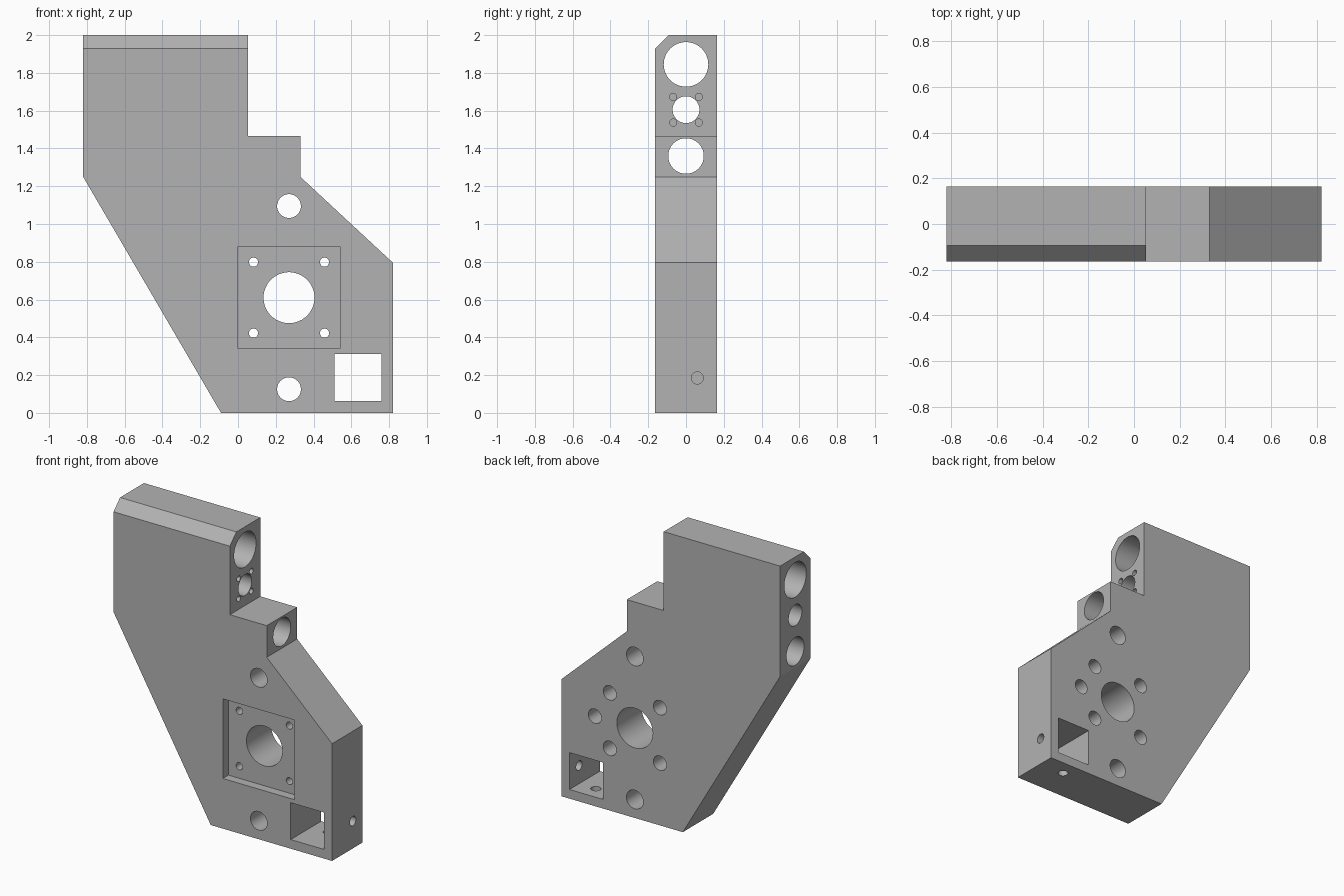
import bpy, bmesh, math
from mathutils import Matrix, Vector

cube = bpy.data.objects.get("Cube")
if cube:
    bpy.data.objects.remove(cube, do_unlink=True)

HALF = 0.163          # half of the plate thickness
RIGHT, LEFT = -0.82, 0.82

grey = bpy.data.materials.new("machined grey")
grey.use_nodes = True
colour = (0.45, 0.45, 0.45, 1)
grey.diffuse_color = colour
grey.node_tree.nodes["Principled BSDF"].inputs["Base Color"].default_value = colour


def make_object(name, bm):
    bmesh.ops.recalc_face_normals(bm, faces=bm.faces)
    mesh = bpy.data.meshes.new(name)
    bm.to_mesh(mesh)
    bm.free()
    mesh.materials.append(grey)
    obj = bpy.data.objects.new(name, mesh)
    bpy.context.collection.objects.link(obj)
    return obj


def prism(name, points, direction):
    """Extrude a closed outline along a direction."""
    bm = bmesh.new()
    face = bm.faces.new([bm.verts.new(p) for p in points])
    out = bmesh.ops.extrude_face_region(bm, geom=[face])
    verts = [v for v in out["geom"] if isinstance(v, bmesh.types.BMVert)]
    bmesh.ops.translate(bm, verts=verts, vec=direction)
    return make_object(name, bm)


cutters = []


def box_cut(x0, x1, z0, z1, y0, y1):
    outline = [(x0, y0, z0), (x1, y0, z0), (x1, y0, z1), (x0, y0, z1)]
    cutters.append(prism("box_cutter", outline, (0, y1 - y0, 0)))


def drill(start, end, radius):
    """Round cutter running from start to end."""
    a, b = Vector(start), Vector(end)
    turn = (b - a).to_track_quat('Z', 'Y').to_matrix().to_4x4()
    bm = bmesh.new()
    bmesh.ops.create_cone(bm, cap_ends=True, segments=48, radius1=radius, radius2=radius,
                          depth=(b - a).length,
                          matrix=Matrix.Translation((a + b) / 2) @ turn)
    cutters.append(make_object("drill_cutter", bm))


def drill_y(x, z, radius, y0=-0.3, y1=0.3):
    drill((x, y0, z), (x, y1, z), radius)


# Plate body
outline = [(-0.09, 0), (LEFT, 0), (LEFT, 0.795), (0.33, 1.25), (0.33, 1.465),
           (0.053, 1.465), (0.053, 2), (RIGHT, 2), (RIGHT, 1.25)]
body = prism("bracket_plate", [(x, -HALF, z) for x, z in outline], (0, 2 * HALF, 0))

# Chamfer on the upper front edge
chamfer = [(-1, -HALF - 0.07, 1.86), (-1, -HALF + 0.14, 2.07), (-1, -HALF - 0.07, 2.07)]
cutters.append(prism("chamfer_cutter", chamfer, (1.5, 0, 0)))

# Motor pocket, centre bore and counterbored screw holes
mx, mz = 0.27, 0.61
box_cut(0, 0.54, 0.34, 0.88, -0.3, -HALF + 0.06)
drill_y(mx, mz, 0.135)
for sx in (-1, 1):
    for sz in (-1, 1):
        x, z = mx + sx * 0.188, mz + sz * 0.188
        drill_y(x, z, 0.024)
        drill_y(x, z, 0.049, -0.02, 0.3)

# Dowel holes, blind rear hole and square window
for dz in (-0.485, 0.485):
    drill_y(mx, mz + dz, 0.063)
drill_y(0.57, mz, 0.049, -0.02, 0.3)
box_cut(0.51, 0.76, 0.062, 0.312, -0.3, 0.3)

# Set screw holes opening into the window
drill((0.65, 0.06, 0.185), (1, 0.06, 0.185), 0.032)
drill((0.635, 0.06, -0.1), (0.635, 0.06, 0.15), 0.032)

# Long bores across the upper block
for z, radius in ((1.845, 0.118), (1.605, 0.071), (1.36, 0.094)):
    drill((-1, 0, z), (1, 0, z), radius)

# Small screw holes around the middle bore
for sy in (-1, 1):
    for sz in (-1, 1):
        y, z = sy * 0.068, 1.605 + sz * 0.068
        drill((-0.15, y, z), (0.2, y, z), 0.019)

# Cut everything, then keep only the finished body
for cutter in cutters:
    mod = body.modifiers.new("cut", 'BOOLEAN')
    mod.operation = 'DIFFERENCE'
    mod.solver = 'EXACT'
    mod.object = cutter
bpy.context.view_layer.update()
finished = bpy.data.meshes.new_from_object(
    body.evaluated_get(bpy.context.evaluated_depsgraph_get()))
body.modifiers.clear()
body.data = finished
finished.materials.clear()
finished.materials.append(grey)
for poly in finished.polygons:
    poly.material_index = 0
for cutter in cutters:
    bpy.data.objects.remove(cutter, do_unlink=True)

bpy.ops.object.select_all(action='DESELECT')
body.select_set(True)
bpy.context.view_layer.objects.active = body
bpy.ops.object.shade_smooth_by_angle(angle=math.radians(30))
